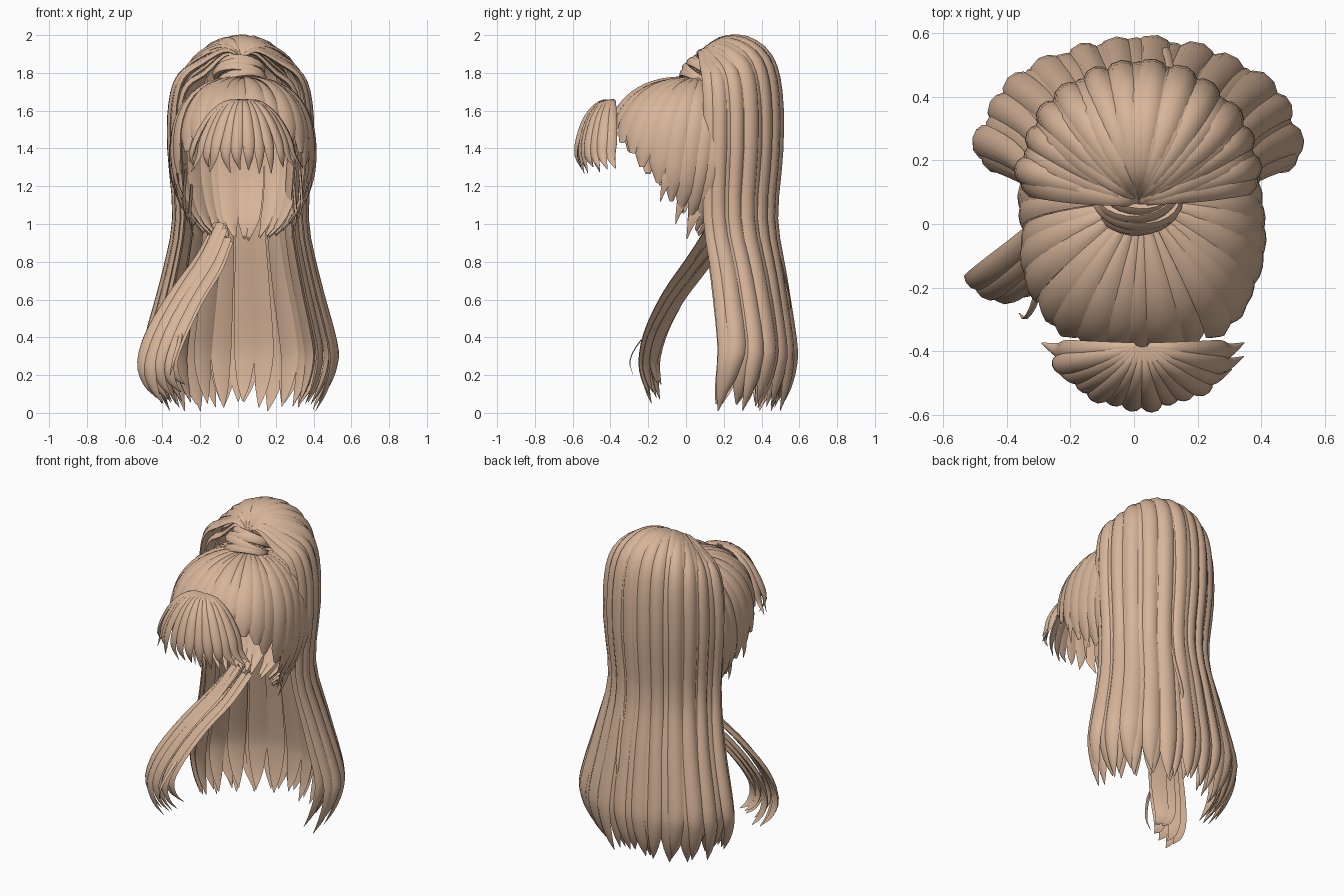
import bpy, bmesh, math, random
from mathutils import Vector, Matrix

if "Cube" in bpy.data.objects:
    bpy.data.objects.remove(bpy.data.objects["Cube"])

random.seed(4)
rnd = random.uniform
hair = bpy.data.materials.new("tan_hair")
hair.diffuse_color = (0.68, 0.46, 0.32, 1)
hair.use_nodes = True
hair.node_tree.nodes["Principled BSDF"].inputs["Base Color"].default_value = hair.diffuse_color


def finish(bm, name, angle=38):
    bmesh.ops.recalc_face_normals(bm, faces=bm.faces)
    me = bpy.data.meshes.new(name)
    bm.to_mesh(me)
    bm.free()
    me.materials.append(hair)
    ob = bpy.data.objects.new(name, me)
    bpy.context.collection.objects.link(ob)
    bpy.ops.object.select_all(action='DESELECT')
    ob.select_set(True)
    bpy.context.view_layer.objects.active = ob
    bpy.ops.object.shade_smooth_by_angle(angle=math.radians(angle))


def smooth_path(pts, sub=3):
    """Catmull-Rom through any tuples (position plus half width)."""
    p = [Vector(q) for q in pts]
    p = [2 * p[0] - p[1]] + p + [2 * p[-1] - p[-2]]
    out = []
    for i in range(1, len(p) - 2):
        a, b, c, d = p[i - 1:i + 3]
        for s in range(sub):
            t = s / sub
            out.append(0.5 * (2 * b + (c - a) * t + (2 * a - 5 * b + 4 * c - d) * t * t
                              + (3 * b - a - 3 * c + d) * t ** 3))
    return out + [p[-2]]


SECTION = [(-1, 0), (-0.6, 0.75), (0.1, 1), (0.65, 0.65), (1, 0), (0, -0.3)]


def strand(bm, pts, side, thick=0.45, sub=3):
    """Lens-shaped lock of hair; pts are (x, y, z, half width)."""
    path = smooth_path(pts, sub)
    rings = []
    for i, q in enumerate(path):
        t = (path[min(i + 1, len(path) - 1)] - path[max(i - 1, 0)]).to_3d().normalized()
        s = (side - t * side.dot(t)).normalized()
        n = s.cross(t)
        w = max(q[3], 0.002)
        rings.append([bm.verts.new(q.to_3d() + s * (u * w) + n * (v * w * thick)) for u, v in SECTION])
    k = len(SECTION)
    for a, b in zip(rings, rings[1:]):
        for j in range(k):
            bm.faces.new((a[j], a[(j + 1) % k], b[(j + 1) % k], b[j]))
    bm.faces.new(rings[0])
    bm.faces.new(rings[-1])


# Scalp: overlapping strips combed from the tie to a slanted hairline
CENTER = Vector((0.025, 0.02, 1.37))
TILT = Matrix.Rotation(math.radians(-8), 3, 'X')


def scalp_point(theta, phi, lift):
    d = TILT @ Vector((math.sin(theta) * math.sin(phi), -math.sin(theta) * math.cos(phi), math.cos(theta)))
    r = (0.375, 0.435 if d.y < 0 else 0.36, 0.40 if d.z > 0 else 0.475)
    e = 2.4 - 0.35 * min(1, max(0, -2 * d.z))
    n = sum(abs(c / q) ** e for c, q in zip(d, r)) ** (-1 / e)
    return CENTER + d * (n + lift)


def inside_hair(p):
    return p.y > -0.385 + (1.52 - p.z) * 0.83


bm = bmesh.new()
COUNT, ROWS = 32, 16
for i in range(COUNT):
    phi = (i + rnd(-0.2, 0.2)) * math.tau / COUNT
    end = 0.3
    while end < 2.65 and inside_hair(scalp_point(end, phi, 0)):
        end += 0.02
    end += rnd(0.0, 0.06)
    half = math.pi / COUNT * rnd(1.15, 1.45)
    lift = rnd(-0.004, 0.008)
    twist = rnd(-0.03, 0.03)
    for sign in (1, -1):                      # outer and inner skin
        rows = []
        for r in range(ROWS + 1):
            f = r / ROWS
            w = half * (1 if f < 0.88 else 1 - 0.7 * (f - 0.88) / 0.12)
            rows.append([bm.verts.new(scalp_point(
                0.02 + f * (end - 0.02), phi + u * w + twist * f,
                (lift + 0.012 * (1 - u * u) * math.sin(min(1, 0.2 + f) * 1.57)) if sign > 0
                else lift - 0.008 * (1 - u * u)))
                for u in (-1, -0.5, 0.1, 0.6, 1)])
        for a, b in zip(rows, rows[1:]):
            for j in range(4):
                bm.faces.new((a[j], a[j + 1], b[j + 1], b[j]))
bmesh.ops.remove_doubles(bm, verts=bm.verts, dist=0.0004)
finish(bm, "scalp_hair")

# Small loose tufts along the temples
bm = bmesh.new()
for s in (-1, 1):
    for y, z in ((-0.09, 1.3), (-0.01, 1.18), (0.05, 1.1)):
        x = 0.025 + s * (0.355 - (1.3 - z) * 0.4)
        strand(bm, [(x, y + 0.08, z + 0.1, 0.03), (x + s * 0.01, y, z - 0.04, 0.03),
                    (x, y - 0.03, z - 0.12, 0.014), (x - s * 0.02, y - 0.045, z - 0.18, 0.002)],
               Vector((0, s, 0)))
finish(bm, "temple_tufts")

# Hair tie: wrapped bands tilted backwards
bm = bmesh.new()
AXIS = Matrix.Rotation(math.radians(-32), 3, 'X')
for k, (h, big) in enumerate(((-0.05, 0.105), (-0.015, 0.112), (0.02, 0.105), (0.045, 0.09))):
    lean = Matrix.Rotation(math.radians((-9, 7, -5, 6)[k]), 3, 'Y')
    rings = []
    for i in range(24):
        a = i * math.tau / 24
        rings.append([bm.verts.new(Vector((0.01, 0.085, 1.795)) + AXIS @ (lean @ Vector((
            (big + 0.02 * math.cos(b)) * math.cos(a) * 1.1, (big + 0.02 * math.cos(b)) * math.sin(a) * 0.85,
            h + 0.026 * math.sin(b))))) for b in (j * math.tau / 6 for j in range(6))])
    for i in range(24):
        p, q = rings[i], rings[(i + 1) % 24]
        for j in range(6):
            bm.faces.new((p[j], p[(j + 1) % 6], q[(j + 1) % 6], q[j]))
finish(bm, "hair_tie", 50)

# Ponytail: fan over the crest, fall straight, flare, then taper; (reach, height, half width)
FALL = [(0.0, 1.79, 0.016), (0.07, 1.9, 0.022), (0.26, 1.972, 0.03), (0.58, 1.972, 0.042), (0.86, 1.88, 0.046),
        (0.98, 1.7, 0.046), (1.0, 1.4, 0.044), (0.93, 1.03, 0.042), (1.08, 0.72, 0.05), (1.32, 0.38, 0.056),
        (1.34, 0.24, 0.05), (1.25, 0.11, 0.032), (1.13, 0.01, 0.002)]


def tail_strand(bm, angle, profile, scale, wide, crest=0.0):
    sway, drop = rnd(-0.04, 0.04), rnd(0, 0.06)
    clump = round(angle / 0.3) * 0.3
    pts = []
    for k, z, w in profile:
        mid = 0.075 + 0.055 * min(1, k)
        k *= scale
        low = max(0, 1 - z / 0.9)
        a = angle + sway * low + (clump - angle) * 0.65 * low ** 4
        ky = 1 + (k - 1) * 0.55 if k > 1 else k
        sn = abs(math.sin(a))
        front = 0.08 * math.sin(math.pi * min(1, low * 0.95)) * sn ** 3
        z -= max(0, z - 1.4) / 0.6 * (0.06 * sn ** 2 + 0.07 * sn ** 6 + crest) * min(1, k * 2)
        z += drop * max(0, 1 - z / 0.4)
        pts.append((0.015 + 0.36 * k * math.sin(a), mid + front + 0.36 * ky * math.cos(a), z, w * wide))
    strand(bm, pts, Vector((math.cos(angle), -math.sin(angle), 0)), 0.55)


bm = bmesh.new()
N = 25
for i in range(N):
    a = math.radians(-90 + 180 * i / (N - 1)) + rnd(-0.025, 0.025)
    tail_strand(bm, a, FALL, 1 + (0.02 if i % 2 else -0.03) + rnd(-0.015, 0.015), rnd(0.85, 1.15))
finish(bm, "ponytail")

# Inner layer of the ponytail
bm = bmesh.new()
for i in range(11):
    tail_strand(bm, math.radians(-85 + 17 * i) + rnd(-0.06, 0.06), FALL, rnd(0.8, 0.9), 1.0, 0.06)
finish(bm, "ponytail_inner_layer")

# Fringe: locks fanned from the forehead
bm = bmesh.new()
N = 14
for i in range(N):
    b = math.radians(-86 + 172 * i / (N - 1))
    s, c = math.sin(b), math.cos(b)
    k = rnd(0.94, 1.02)
    curl = rnd(-0.02, 0.04)
    tip = 1.265 + rnd(0, 0.04)
    pts = [(0.025 + x * s * k, -0.385 - y * c * k, z, w) for x, y, z, w in (
        (0.02, 0.0, 1.655, 0.012), (0.1, 0.075, 1.64, 0.02), (0.185, 0.14, 1.565, 0.028),
        (0.25, 0.18, 1.45, 0.033), (0.278, 0.19, 1.36, 0.024))]
    pts.append((0.025 + 0.3 * s + curl, -0.36 - 0.19 * c, tip, 0.002))
    strand(bm, pts, Vector((-c, -s, 0)), 0.5)
finish(bm, "fringe")

# Loose lock swept forward over one shoulder
bm = bmesh.new()
LOCK = [(-0.09, 0.16, 1.0, 0.03), (-0.17, 0.05, 0.82, 0.036), (-0.29, -0.07, 0.63, 0.042),
        (-0.4, -0.165, 0.42, 0.045), (-0.45, -0.2, 0.25, 0.04), (-0.43, -0.19, 0.13, 0.025),
        (-0.38, -0.17, 0.05, 0.002)]
for dx, dy, dz in ((-0.05, 0.02, 0.03), (-0.015, -0.02, 0.0), (0.03, -0.035, 0.04), (0.08, -0.01, 0.06),
                   (0.01, 0.05, 0.02), (0.055, 0.06, 0.1), (0.1, 0.04, 0.1)):
    strand(bm, [(x + dx * min(1, 0.4 + i * 0.2), y + dy * (1 - i * 0.06), z + dz * i / 6 - max(0, dx) * (1 - i / 6), w)
                for i, (x, y, z, w) in enumerate(LOCK)], Vector((-0.85, 0.5, -0.2)), 0.5)
finish(bm, "shoulder_lock")

# Thin stray wisps
bm = bmesh.new()
strand(bm, [(-0.3, -0.15, 0.45, 0.012), (-0.31, -0.24, 0.38, 0.011), (-0.34, -0.295, 0.28, 0.008),
            (-0.36, -0.28, 0.2, 0.002)], Vector((-1, 0, 0)))
strand(bm, [(0.12, 0.44, 1.05, 0.012), (0.11, 0.5, 0.8, 0.014), (0.1, 0.55, 0.6, 0.012),
            (0.1, 0.54, 0.5, 0.002)], Vector((1, 0, 0)))
finish(bm, "stray_wisps")
